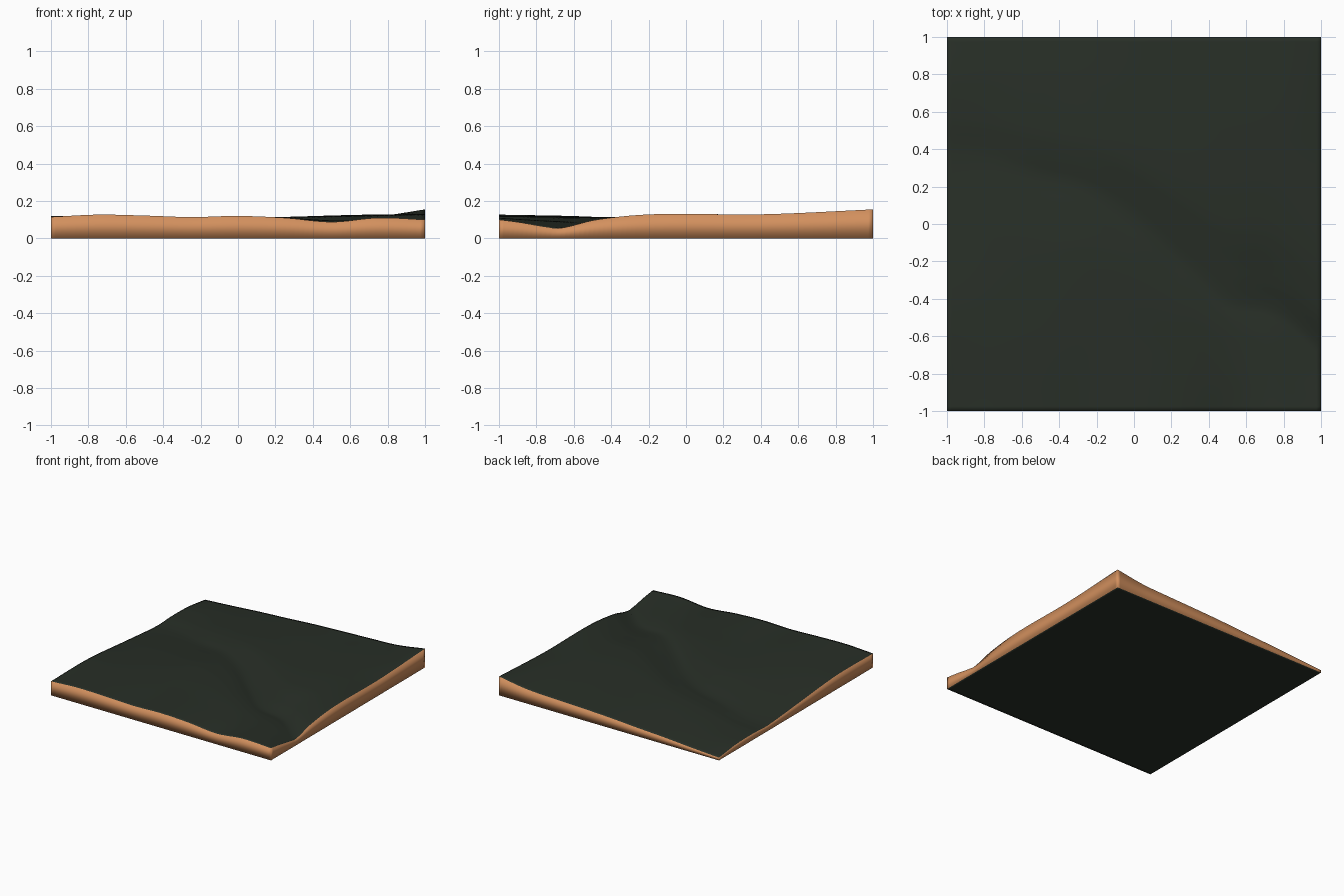
import bpy, bmesh

if "Cube" in bpy.data.objects:
    bpy.data.objects.remove(bpy.data.objects["Cube"])

N = 80          # grid divisions of the ground

# Cross-sections from left to right: (valley y, heights from front edge over valley to back edge)
STATIONS = [-1, -.65, -.3, -.12, 0, .12, .3, .65, 1]
SECTIONS = [
    (.36, .115, .116, .078, .057, .046, .046, .052, .048, .022),
    (.33, .127, .117, .089, .066, .052, .053, .060, .055, .038),
    (.26, .122, .116, .098, .078, .063, .071, .080, .073, .056),
    (.20, .114, .114, .110, .093, .079, .089, .098, .088, .070),
    (.03, .120, .116, .113, .098, .080, .089, .107, .100, .086),
    (-.20, .110, .110, .108, .093, .076, .089, .113, .110, .097),
    (-.42, .088, .096, .094, .085, .074, .089, .117, .121, .106),
    (-.47, .110, .098, .083, .070, .061, .090, .122, .127, .118),
    (-.68, .100, .085, .065, .057, .054, .100, .129, .129, .155),
]
SECTION_X = [-1 + i * .25 for i in range(9)]


def smooth_interp(xs, ys, x):
    """Cubic curve through the points, with slopes from the neighbours."""
    def slope(j):
        a, b = max(j - 1, 0), min(j + 1, len(xs) - 1)
        return (ys[b] - ys[a]) / (xs[b] - xs[a])
    k = 0
    while k < len(xs) - 2 and x > xs[k + 1]:
        k += 1
    h = xs[k + 1] - xs[k]
    t = (x - xs[k]) / h
    return ((2*t**3 - 3*t**2 + 1) * ys[k] + (t**3 - 2*t**2 + t) * h * slope(k)
            + (3*t**2 - 2*t**3) * ys[k + 1] + (t**3 - t**2) * h * slope(k + 1))


def make_material(name, rgb):
    m = bpy.data.materials.new(name)
    m.diffuse_color = (*rgb, 1)
    m.use_nodes = True
    m.node_tree.nodes["Principled BSDF"].inputs["Base Color"].default_value = m.diffuse_color
    return m


bm = bmesh.new()

# Ground surface, raised by the cross-sections
bmesh.ops.create_grid(bm, x_segments=N, y_segments=N, size=1)
cache = {}
for v in bm.verts:
    x, y = v.co.x, v.co.y
    key = round(x, 4)
    if key not in cache:
        cache[key] = [smooth_interp(SECTION_X, [s[c] for s in SECTIONS], x) for c in range(10)]
    valley, *heights = cache[key]
    s = (y - valley) / (1 + valley) if y < valley else (y - valley) / (1 - valley)
    v.co.z = smooth_interp(STATIONS, heights, s)

# Flat underside, joined to the ground by the cut walls
bmesh.ops.create_grid(bm, x_segments=N, y_segments=N, size=1)
rims = [e for e in bm.edges if e.is_boundary]
walls = bmesh.ops.bridge_loops(bm, edges=rims)["faces"]
bmesh.ops.recalc_face_normals(bm, faces=bm.faces)

# Walls take the earth colour
for f in bm.faces:
    f.smooth = True
    f.material_index = 0
for f in walls:
    f.material_index = 1

mesh = bpy.data.meshes.new("terrain_slab")
bm.to_mesh(mesh)
bm.free()
mesh.materials.append(make_material("dark green ground", (.021, .028, .020)))
mesh.materials.append(make_material("orange earth", (.65, .28, .112)))
bpy.context.collection.objects.link(bpy.data.objects.new("terrain_slab", mesh))
